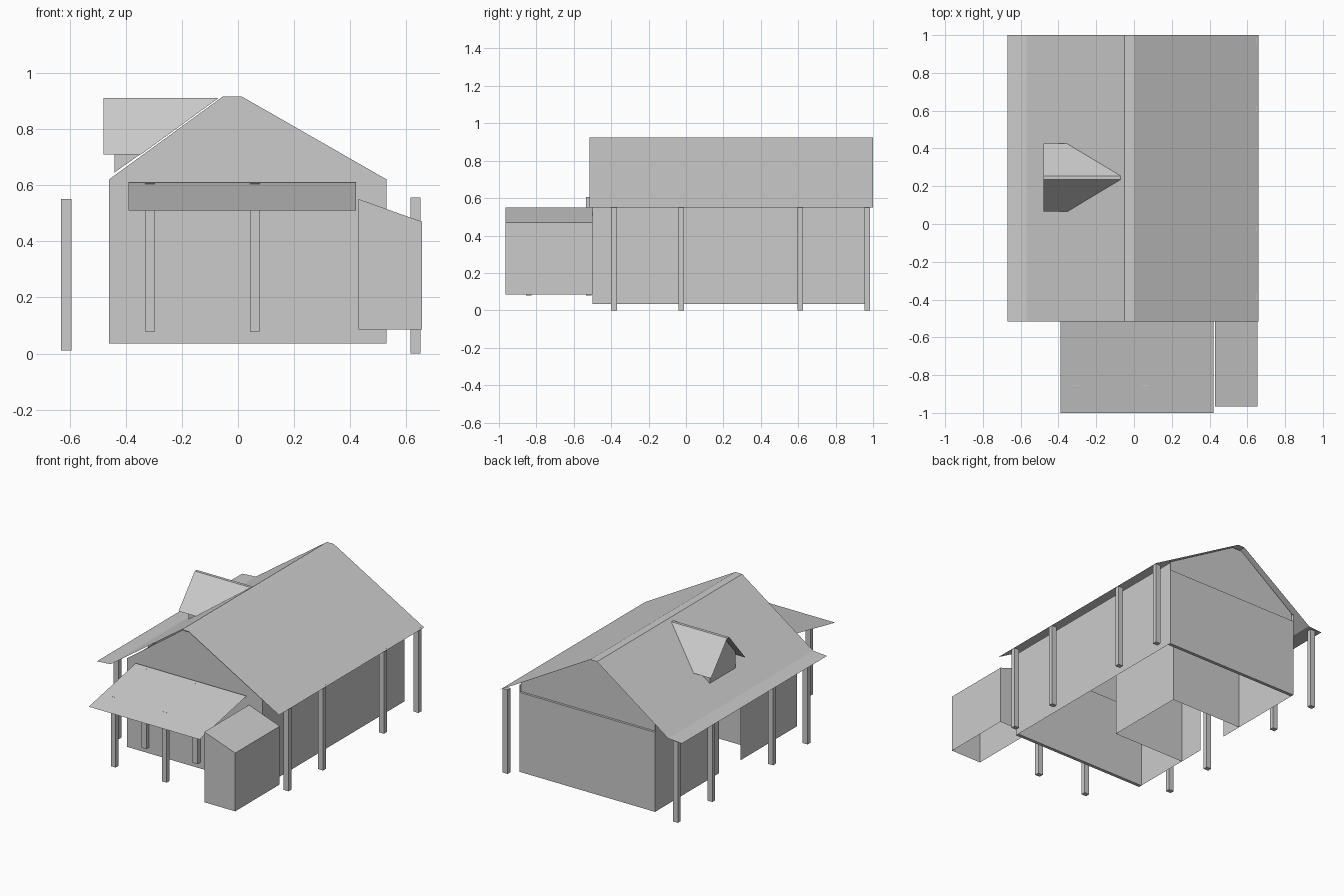
import bpy

if "Cube" in bpy.data.objects:
    bpy.data.objects.remove(bpy.data.objects["Cube"])


def mesh(name, verts, faces):
    me = bpy.data.meshes.new(name)
    me.from_pydata(verts, [], faces)
    me.update()
    ob = bpy.data.objects.new(name, me)
    bpy.context.collection.objects.link(ob)
    return ob


def box(name, x0, x1, y0, y1, z0, z1):
    v = [(x, y, z) for x in (x0, x1) for y in (y0, y1) for z in (z0, z1)]
    f = [(0, 1, 3, 2), (4, 6, 7, 5), (0, 4, 5, 1), (2, 3, 7, 6), (0, 2, 6, 4), (1, 5, 7, 3)]
    return mesh(name, v, f)


def sheet(name, profile, y0, y1):
    """Single-thickness strip: an (x, z) profile swept along y."""
    n = len(profile)
    v = [(x, y, z) for y in (y0, y1) for x, z in profile]
    return mesh(name, v, [(i, i + 1, n + i + 1, n + i) for i in range(n - 1)])


XL, XR, YF, YB, ZB, ZT = -0.46, 0.53, -0.50, 0.98, 0.035, 0.56

# Main roof with flat ridge and kicked left eave
sheet("main_roof", [(-0.67, 0.55), (-0.57, 0.557), (-0.05, 0.925),
                    (0.0, 0.925), (0.66, 0.55)], -0.515, 1.0)

# Front and back walls
box("front_wall", XL, XR, YF, YF + 0.022, ZB, ZT)
box("back_wall", XL, XR, YB - 0.022, YB, ZB, ZT)

# Gables above them
gable = [(XL, ZT), (XR, ZT), (XR, 0.62), (0.015, 0.915), (-0.055, 0.915), (XL, 0.62)]
for label, y in (("front", YF), ("back", YB - 0.015)):
    mesh(label + "_gable", [(x, y, z) for x, z in gable], [tuple(range(6))])

# Right wall, and left wall with a doorway
mesh("right_wall", [(XR, YF, ZB), (XR, YB, ZB), (XR, YB, 0.61), (XR, YF, 0.61)], [(0, 1, 2, 3)])
D0, D1, DT = 0.09, 0.31, 0.45
mesh("left_wall",
     [(XL, y, z) for y in (YF, D0, D1, YB) for z in (ZB, DT, 0.61)],
     [(0, 3, 4, 1), (1, 4, 5, 2), (4, 7, 8, 5), (6, 9, 10, 7), (7, 10, 11, 8)])

# Inner room behind the doorway
room = [(XL, -0.09), (0.07, -0.09), (0.07, 0.46), (XL, 0.46)]
mesh("inner_room", [(x, y, z) for z in (ZB, ZT) for x, y in room],
     [(i, i + 1, i + 5, i + 4) for i in range(3)])

# Veranda posts along both eaves
for side, x, z0, z1 in (("left", -0.612, 0.01, 0.55), ("right", 0.632, 0.0, 0.556)):
    for i, y in enumerate((-0.385, -0.025, 0.61, 0.97)):
        box(f"{side}_post_{i}", x - 0.018, x + 0.018, y - 0.015, y + 0.015, z0, z1)

# Porch roof and posts
mesh("porch_roof", [(-0.39, -1.0, 0.51), (0.42, -1.0, 0.51),
                    (0.42, -0.51, 0.61), (-0.39, -0.51, 0.61)], [(0, 1, 2, 3)])
for i, x in enumerate((-0.313, 0.06)):
    for j, (y, top) in enumerate(((-0.84, 0.54), (-0.52, 0.605))):
        box(f"porch_post_{i}_{j}", x - 0.018, x + 0.018, y - 0.015, y + 0.015, 0.078, top)

# Lean-to shed, open underneath
shed = [(0.43, 0.085), (0.655, 0.085), (0.655, 0.47), (0.43, 0.55)]
mesh("side_shed", [(x, y, z) for y in (-0.965, -0.50) for x, z in shed],
     [(0, 1, 2, 3), (7, 6, 5, 4), (1, 5, 6, 2), (2, 6, 7, 3), (3, 7, 4, 0)])

# Dormer roof with narrow flat ridge
mesh("dormer_roof",
     [(-0.48, 0.065, 0.71), (-0.48, 0.235, 0.91), (-0.48, 0.255, 0.91), (-0.48, 0.425, 0.71),
      (-0.345, 0.065, 0.71), (-0.07, 0.235, 0.91), (-0.07, 0.255, 0.91), (-0.345, 0.425, 0.71)],
     [(i, i + 4, i + 5, i + 1) for i in range(3)])

# Dormer front and cheeks
mesh("dormer_body",
     [(-0.44, 0.11, 0.645), (-0.44, 0.38, 0.645), (-0.44, 0.38, 0.755), (-0.44, 0.245, 0.905),
      (-0.44, 0.11, 0.755), (-0.285, 0.11, 0.755), (-0.285, 0.38, 0.755)],
     [(0, 4, 3, 2, 1), (0, 5, 4), (1, 2, 6)])
